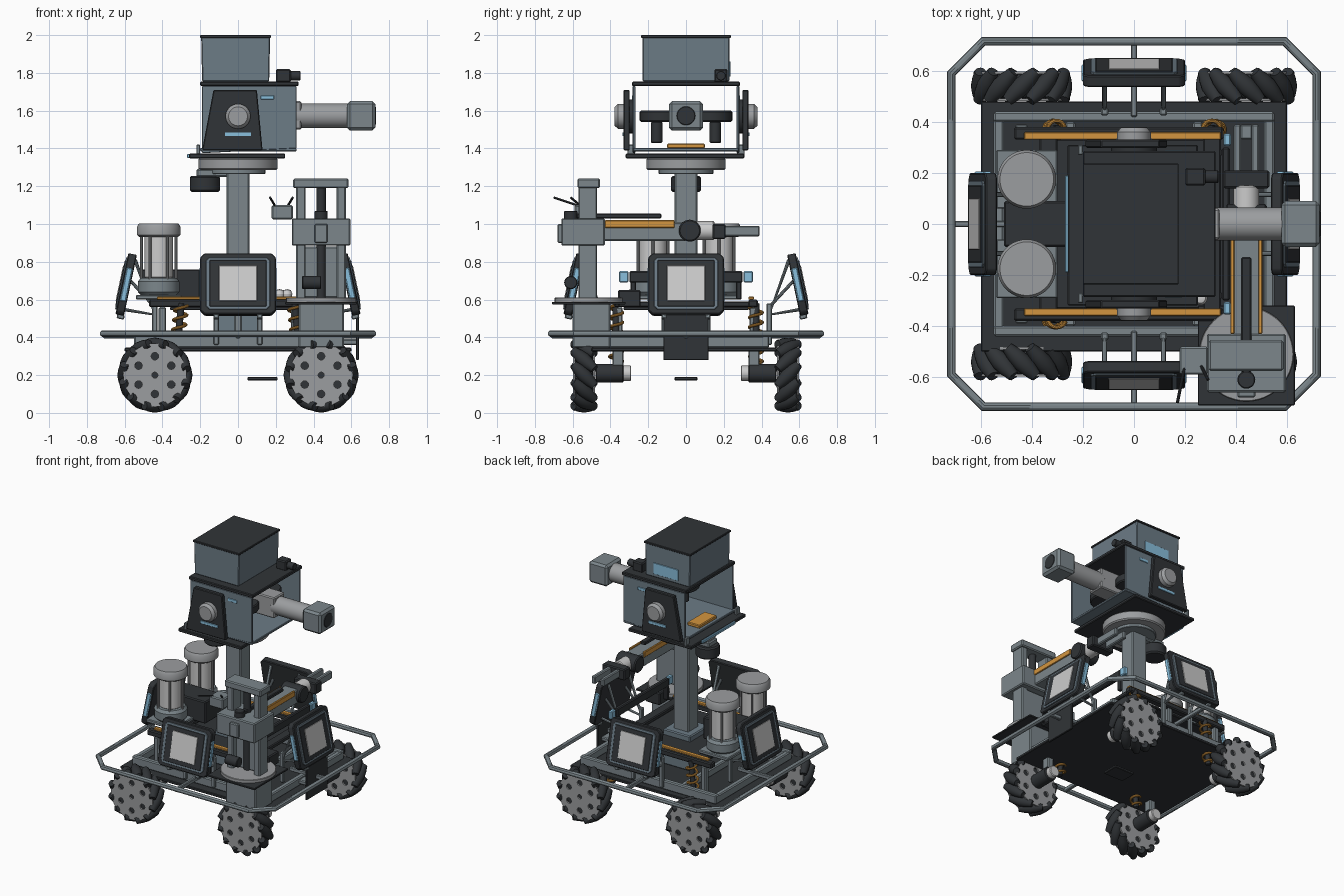
import bpy, bmesh
from math import sin, cos, pi, radians
from mathutils import Matrix, Vector

def material(name, c):
    m = bpy.data.materials.new(name)
    m.diffuse_color = (*c, 1)
    return m

STEEL = material("steel", (0.20, 0.24, 0.26))
PANEL = material("panel_blue_grey", (0.15, 0.20, 0.24))
DARK = material("dark", (0.03, 0.034, 0.038))
ORANGE = material("orange", (0.65, 0.30, 0.05))
BLUE = material("light_blue", (0.25, 0.52, 0.72))
PALE = material("pale", (0.6, 0.62, 0.62))
HUB = material("hub_grey", (0.33, 0.34, 0.35))
I = Matrix.Identity(4)

def place(name, mesh, mat, M=I):
    o = bpy.data.objects.new(name, mesh)
    bpy.context.collection.objects.link(o)
    if mat and not mesh.materials:
        mesh.materials.append(mat)
    o.matrix_world = M
    return o

def finish(name, bm, mat, M=I, bevel=0):
    bmesh.ops.recalc_face_normals(bm, faces=bm.faces)
    if bevel:
        bmesh.ops.bevel(bm, geom=bm.edges[:], offset=bevel, segments=1, affect='EDGES', profile=0.5)
    me = bpy.data.meshes.new(name)
    bm.to_mesh(me)
    bm.free()
    return place(name, me, mat, M)

def box(name, x0, x1, y0, y1, z0, z1, mat=STEEL, M=I, bevel=None):
    size = (x1 - x0, y1 - y0, z1 - z0)
    bm = bmesh.new()
    bmesh.ops.create_cube(bm, size=1)
    bmesh.ops.transform(bm, verts=bm.verts, matrix=Matrix.Translation(((x0 + x1) / 2, (y0 + y1) / 2, (z0 + z1) / 2)) @ Matrix.Diagonal((*size, 1)))
    return finish(name, bm, mat, M, min(0.007, min(size) * 0.2) if bevel is None else bevel)

def prism(name, pts, y0, y1, mat, M=I, bevel=0.005):
    bm = bmesh.new()
    f = bm.faces.new([bm.verts.new((x, y0, z)) for x, z in pts])
    r = bmesh.ops.extrude_face_region(bm, geom=[f])
    bmesh.ops.translate(bm, verts=[v for v in r['geom'] if isinstance(v, bmesh.types.BMVert)], vec=(0, y1 - y0, 0))
    return finish(name, bm, mat, M, bevel)

def spin(bm, prof, M, seg):
    vs = [bm.verts.new(M @ Vector((r, 0, z))) for r, z in prof]
    es = [bm.edges.new(p) for p in zip(vs, vs[1:])]
    bmesh.ops.spin(bm, geom=vs + es, cent=M.translation, axis=M.to_3x3() @ Vector((0, 0, 1)), angle=2 * pi, steps=seg)

def lathe(name, prof, pos, axis=(0, 0, 1), mat=STEEL, seg=36):
    M = Matrix.Translation(pos) @ Vector(axis).to_track_quat('Z', 'Y').to_matrix().to_4x4()
    bm = bmesh.new()
    spin(bm, prof, M, seg)
    bmesh.ops.remove_doubles(bm, verts=bm.verts, dist=1e-5)
    return finish(name, bm, mat)

def cyl(name, a, b, r, mat=STEEL, seg=32):
    d = Vector(b) - Vector(a)
    h, c = d.length, min(r, d.length) * 0.12
    return lathe(name, [(0, 0), (r - c, 0), (r, c), (r, h - c), (r - c, h), (0, h)], a, d, mat, seg)

def curve_mesh(name, splines, cyclic, **props):
    cu = bpy.data.curves.new(name, 'CURVE')
    for k, v in props.items():
        setattr(cu, k, v)
    for pts in splines:
        s = cu.splines.new('POLY')
        s.points.add(len(pts) - 1)
        for p, q in zip(s.points, pts):
            p.co = (*q, 1)
        s.use_cyclic_u = cyclic
    o = bpy.data.objects.new(name, cu)
    bpy.context.collection.objects.link(o)
    me = bpy.data.meshes.new_from_object(o.evaluated_get(bpy.context.evaluated_depsgraph_get()))
    bpy.data.objects.remove(o)
    return me

def tube(name, pts, r, mat=STEEL, cyclic=False, M=I):
    me = curve_mesh(name, [pts], cyclic, dimensions='3D', bevel_depth=r, bevel_resolution=3, use_fill_caps=True)
    return place(name, me, mat, M)

def circle(x, y, r, n):
    return [(x + r * cos(2 * pi * i / n), y + r * sin(2 * pi * i / n), 0) for i in range(n)]

# mecanum wheels, motors and springs
hub = curve_mesh("hub_disc", [circle(0, 0, 0.168, 48), circle(0, 0, 0.016, 16)] +
                 [circle(0.1 * cos(k * pi / 3 + pi / 6), 0.1 * sin(k * pi / 3 + pi / 6), 0.02, 16) for k in range(6)],
                 True, dimensions='2D', fill_mode='BOTH', extrude=0.005)
for sx in (-1, 1):
    for sy in (-1, 1):
        x, y = 0.44 * sx, 0.54 * sy
        for off in (-0.053, 0.053):
            place("wheel_hub_disc", hub, HUB, Matrix.Translation((x, y + off, 0.2)) @ Matrix.Rotation(pi / 2, 4, 'X'))
        cyl("wheel_core", (x, y - 0.045, 0.2), (x, y + 0.045, 0.2), 0.13, DARK)
        bm = bmesh.new()
        for k in range(12):
            R = (Matrix.Translation((x, y, 0.2)) @ Matrix.Rotation(k * pi / 6, 4, 'Y') @ Matrix.Translation((0, 0, 0.162))
                 @ Matrix.Rotation(sx * sy * pi / 4, 4, 'Z') @ Matrix.Rotation(pi / 2, 4, 'X'))
            spin(bm, [(0, -0.08), (0.022, -0.08), (0.032, -0.04), (0.037, 0), (0.032, 0.04), (0.022, 0.08), (0, 0.08)], R, 14)
        bmesh.ops.remove_doubles(bm, verts=bm.verts, dist=1e-5)
        finish("wheel_rollers", bm, DARK)
        cyl("wheel_motor", (x, 0.48 * sy, 0.21), (x, 0.33 * sy, 0.21), 0.05, DARK)
        cyl("motor_cap", (x, 0.34 * sy, 0.21), (x, 0.29 * sy, 0.21), 0.04, PALE)
        box("suspension_arm", x - 0.025, x + 0.025, 0.36 * sy - 0.03, 0.36 * sy + 0.03, 0.24, 0.35, STEEL)
        n = 90
        tube("spring", [((0.33 - 0.03 * i / n) * sx + 0.035 * cos(i * 0.42), 0.37 * sy + 0.035 * sin(i * 0.42), 0.26 + 0.31 * i / n) for i in range(n)], 0.008, ORANGE)
        cyl("shock_rod", (0.33 * sx, 0.37 * sy, 0.25), (0.30 * sx, 0.37 * sy, 0.58), 0.018, DARK, 16)

# chassis
box("base_plate", -0.6, 0.6, -0.5, 0.48, 0.325, 0.345, DARK)
for s in (-1, 1):
    box("side_beam", -0.55, 0.55, 0.42 * s - 0.02, 0.42 * s + 0.02, 0.345, 0.41)
    box("end_beam", 0.53 * s - 0.02, 0.53 * s + 0.02, -0.43, 0.43, 0.345, 0.405)
    box("cross_beam", 0.25 * s - 0.02, 0.25 * s + 0.02, -0.40, 0.40, 0.345, 0.40)
    box("deck_rail", -0.47, 0.35, 0.355 * s - 0.025, 0.355 * s + 0.025, 0.56, 0.6, DARK)
    box("deck_orange_strip", -0.43, 0.34, 0.345 * s - 0.015, 0.345 * s + 0.015, 0.6, 0.615, ORANGE)
    for x in (-0.4, 0.0, 0.3):
        box("deck_post", x - 0.02, x + 0.02, 0.355 * s - 0.02, 0.355 * s + 0.02, 0.345, 0.56)
    box("bar_light", 0.35, 0.38, 0.33 * s - 0.025, 0.33 * s + 0.025, 0.69, 0.75, BLUE)
    box("bar_post", 0.34, 0.37, 0.28 * s - 0.015, 0.28 * s + 0.015, 0.6, 0.7, DARK)
    box("deck_cross_member", 0.32 * s - 0.05, 0.32 * s + 0.02, -0.35, 0.35, 0.56, 0.59, DARK)
box("front_bar", 0.345, 0.375, -0.3, 0.3, 0.69, 0.75, DARK)
box("deck_plate", -0.36, 0.3, -0.33, 0.33, 0.545, 0.56, DARK)
box("side_hanging_plate", 0.625, 0.64, -0.12, 0.12, 0.28, 0.52, DARK)
box("hanging_plate_arm", 0.53, 0.63, -0.08, 0.08, 0.36, 0.39, STEEL)
box("sensor_plate", 0.05, 0.21, -0.06, 0.06, 0.172, 0.19, DARK)

# bumper ring
tube("bumper_ring", [(0.59, -0.715, 0.42), (0.715, -0.59, 0.42), (0.715, 0.59, 0.42), (0.59, 0.715, 0.42),
                     (-0.59, 0.715, 0.42), (-0.715, 0.59, 0.42), (-0.715, -0.59, 0.42), (-0.59, -0.715, 0.42)], 0.018, STEEL, True)

# four tilted armour panels with struts
W, H, C = 0.2, 0.165, 0.022
outline = [(W, -H + C), (W, H - C), (W - C, H), (-W + C, H), (-W, H - C), (-W, -H + C), (-W + C, -H), (W - C, -H)]
for k in range(4):
    Z = Matrix.Rotation(k * pi / 2, 4, 'Z')
    P = Z @ Matrix.Translation((0, -0.595, 0.68)) @ Matrix.Rotation(radians(-12), 4, 'X')
    prism("armour_panel", outline, -0.02, 0.026, DARK, P)
    prism("armour_frame", [(a * 0.85, b * 0.85) for a, b in outline], -0.027, -0.018, PANEL, P, 0.002)
    box("armour_face", -0.15, 0.15, -0.03, -0.02, -0.125, 0.125, DARK, P)
    box("armour_sticker", -0.1, 0.1, -0.034, -0.028, -0.095, 0.095, PALE, P)
    for s in (-1, 1):
        box("armour_light", 0.193 * s - 0.012, 0.193 * s + 0.012, -0.012, 0.02, -0.09, 0.09, BLUE, P)
        box("armour_tab", 0.115 * s - 0.015, 0.115 * s + 0.015, -0.01, 0.03, -0.185, -0.16, STEEL, P)
        tube("armour_strut", [(0.115 * s, -0.62, 0.55), (0.115 * s, -0.44, 0.52), (0.115 * s, -0.545, 0.81)], 0.01, STEEL, False, Z)
        box("armour_post", 0.115 * s - 0.015, 0.115 * s + 0.015, -0.455, -0.425, 0.36, 0.58, STEEL, Z)
        tube("armour_brace", [(0.115 * s, -0.44, 0.56), (0.115 * s, -0.57, 0.70)], 0.009, STEEL, False, Z)
    box("bumper_mount", -0.012, 0.012, -0.715, -0.42, 0.395, 0.425, STEEL, Z)

# twin tanks
for s in (-1, 1):
    y = 0.175 * s
    box("tank_base", -0.54, -0.3, y - 0.115, y + 0.115, 0.60, 0.625)
    lathe("tank_lower_cap", [(0, 0), (0.095, 0), (0.11, 0.015), (0.11, 0.07), (0.095, 0.09), (0, 0.09)], (-0.42, y, 0.625))
    cyl("tank_glass", (-0.42, y, 0.71), (-0.42, y, 0.94), 0.075, PALE)
    lathe("tank_lid", [(0, 0), (0.1, 0), (0.115, 0.012), (0.115, 0.055), (0.105, 0.072), (0, 0.072)], (-0.42, y, 0.93), mat=HUB)
    for k in range(6):
        a = k * pi / 3
        cyl("tank_rod", (-0.42 + 0.092 * cos(a), y + 0.092 * sin(a), 0.7), (-0.42 + 0.092 * cos(a), y + 0.092 * sin(a), 0.94), 0.008, HUB, 10)
box("battery_box", -0.51, -0.2, -0.09, 0.09, 0.6, 0.76, DARK)

# mast and yaw bearing
box("mast_base", -0.11, 0.11, -0.11, 0.11, 0.345, 0.6, PANEL)
box("mast", -0.06, 0.06, -0.06, 0.06, 0.5, 1.28)
cyl("mast_flange", (0, 0, 1.265), (0, 0, 1.29), 0.145)
cyl("yaw_bearing", (0, 0, 1.285), (0, 0, 1.35), 0.21, HUB, 48)
cyl("yaw_motor", (-0.175, 0, 1.17), (-0.175, 0, 1.255), 0.08, DARK)
box("yaw_motor_bracket", -0.22, -0.05, -0.05, 0.05, 1.25, 1.29)
box("turret_floor", -0.26, 0.25, -0.32, 0.31, 1.348, 1.372, DARK)
box("floor_light", -0.27, -0.255, -0.19, 0.19, 1.35, 1.37, BLUE)
box("turret_tray", -0.2, 0.31, -0.28, 0.28, 1.385, 1.402, PANEL)
box("tray_orange_block", -0.18, -0.08, -0.1, 0.1, 1.40, 1.425, ORANGE)

# turret housing, open at both ends
for s in (-1, 1):
    prism("turret_side", [(-0.19, 1.375), (0.31, 1.40), (0.31, 1.73), (-0.19, 1.73)], 0.268 * s, 0.282 * s, PANEL, bevel=0.003)
    prism("yoke_plate", [(-0.19, 1.39), (0.13, 1.39), (0.10, 1.71), (-0.13, 1.71)], 0.298 * s, 0.33 * s, DARK)
    cyl("yoke_spacer", (0, 0.27 * s, 1.57), (0, 0.31 * s, 1.57), 0.09, DARK)
    lathe("yoke_hub", [(0, 0), (0.066, 0), (0.066, 0.03), (0.05, 0.048), (0, 0.048)], (0, 0.33 * s, 1.57), (0, s, 0), HUB)
    box("yoke_foot", -0.22, -0.2, 0.29 * s - 0.02, 0.29 * s + 0.02, 1.36, 1.42)
    box("yoke_light", -0.07, 0.07, 0.331 * s - 0.004, 0.331 * s + 0.004, 1.465, 1.485, BLUE)
    box("side_light", 0.12, 0.19, 0.283 * s - 0.004, 0.283 * s + 0.004, 1.66, 1.68, BLUE)
    cyl("flywheel", (0.12, 0.13 * s, 1.54), (0.12, 0.13 * s, 1.60), 0.115, DARK)
    cyl("flywheel_motor", (0.12, 0.155 * s, 1.43), (0.12, 0.155 * s, 1.54), 0.03, DARK, 20)
box("turret_roof", -0.2, 0.32, -0.285, 0.285, 1.73, 1.755, DARK)
prism("ammo_box", [(-0.19, 1.755), (0.165, 1.755), (0.17, 1.99), (-0.195, 1.99)], -0.23, 0.23, PANEL)
box("ammo_box_lid", -0.2, 0.175, -0.237, 0.237, 1.985, 2.0, DARK)
box("ammo_box_window", -0.1, 0.1, 0.228, 0.235, 1.78, 1.86, BLUE)
box("camera", 0.2, 0.28, 0.15, 0.22, 1.75, 1.82, DARK)
cyl("camera_lens", (0.27, 0.185, 1.785), (0.33, 0.185, 1.785), 0.025, DARK, 20)
box("barrel_mount", 0.1, 0.335, -0.06, 0.06, 1.50, 1.65, HUB)
cyl("barrel", (0.3, 0, 1.573), (0.59, 0, 1.573), 0.065, HUB)
box("muzzle", 0.577, 0.727, -0.09, 0.09, 1.495, 1.65, STEEL, bevel=0.015)
cyl("muzzle_bore", (0.7, 0, 1.573), (0.73, 0, 1.573), 0.05, DARK)

# lifting arm on round turntable
box("arm_pedestal", 0.32, 0.56, -0.6, -0.4, 0.345, 0.58)
box("arm_base_plate", 0.25, 0.63, -0.71, -0.32, 0.575, 0.588, DARK)
cyl("arm_turntable", (0.44, -0.51, 0.585), (0.44, -0.51, 0.61), 0.185, HUB, 48)
box("turntable_gearbox", 0.38, 0.5, -0.36, -0.24, 0.56, 0.65, DARK)
for s in (-1, 1):
    box("lift_column", 0.44 + 0.107 * s - 0.025, 0.44 + 0.107 * s + 0.025, -0.57, -0.47, 0.6, 1.2)
box("lift_back_plate", 0.31, 0.57, -0.53, -0.47, 0.61, 0.88)
box("lift_crossbar", 0.292, 0.585, -0.575, -0.455, 1.19, 1.24)
cyl("lift_screw", (0.44, -0.52, 0.6), (0.44, -0.52, 1.2), 0.025, DARK, 16)
box("lift_carriage", 0.285, 0.595, -0.66, -0.43, 0.885, 1.03)
box("carriage_block", 0.405, 0.475, -0.68, -0.65, 0.9, 1.0)
cyl("lift_motor", (0.34, -0.61, 0.69), (0.44, -0.61, 0.69), 0.035, DARK, 20)
cyl("carriage_motor", (0.44, -0.61, 1.02), (0.44, -0.61, 1.07), 0.035, DARK, 20)
box("arm_beam", 0.385, 0.495, -0.45, 0.0, 0.91, 1.01)
for x in (0.385, 0.495):
    box("arm_orange_strip", x - 0.008, x + 0.008, -0.43, -0.06, 0.98, 1.02, ORANGE)
box("arm_cable_guide", 0.42, 0.46, -0.58, -0.13, 1.03, 1.055, DARK)
cyl("wrist_joint", (0.36, 0.02, 0.965), (0.52, 0.02, 0.965), 0.058, DARK)
cyl("wrist_roll", (0.44, 0.05, 0.965), (0.44, 0.15, 0.965), 0.05, PALE)
box("gripper_base", 0.35, 0.53, 0.14, 0.21, 0.92, 1.0, DARK)
for s in (-1, 1):
    x = 0.44 + 0.035 * s
    box("gripper_finger", x - 0.015, x + 0.015, 0.2, 0.39, 0.935, 0.99, STEEL)

# radio box with antennas
box("radio_box", 0.178, 0.29, -0.59, -0.48, 1.025, 1.1)
tube("antenna_a", [(0.2, -0.55, 1.09), (0.17, -0.70, 1.14)], 0.006, DARK)
tube("antenna_b", [(0.26, -0.55, 1.09), (0.29, -0.61, 1.14)], 0.006, DARK)
for x, y in ((0.22, -0.29), (0.26, -0.29)):
    lathe("deck_knob", [(0, 0), (0.022, 0), (0.028, 0.03), (0.02, 0.05), (0, 0.055)], (x, y, 0.6), mat=PALE, seg=16)

for o in bpy.context.collection.objects:
    o.select_set(True)
    bpy.context.view_layer.objects.active = o
bpy.ops.object.shade_smooth_by_angle(angle=radians(32))
